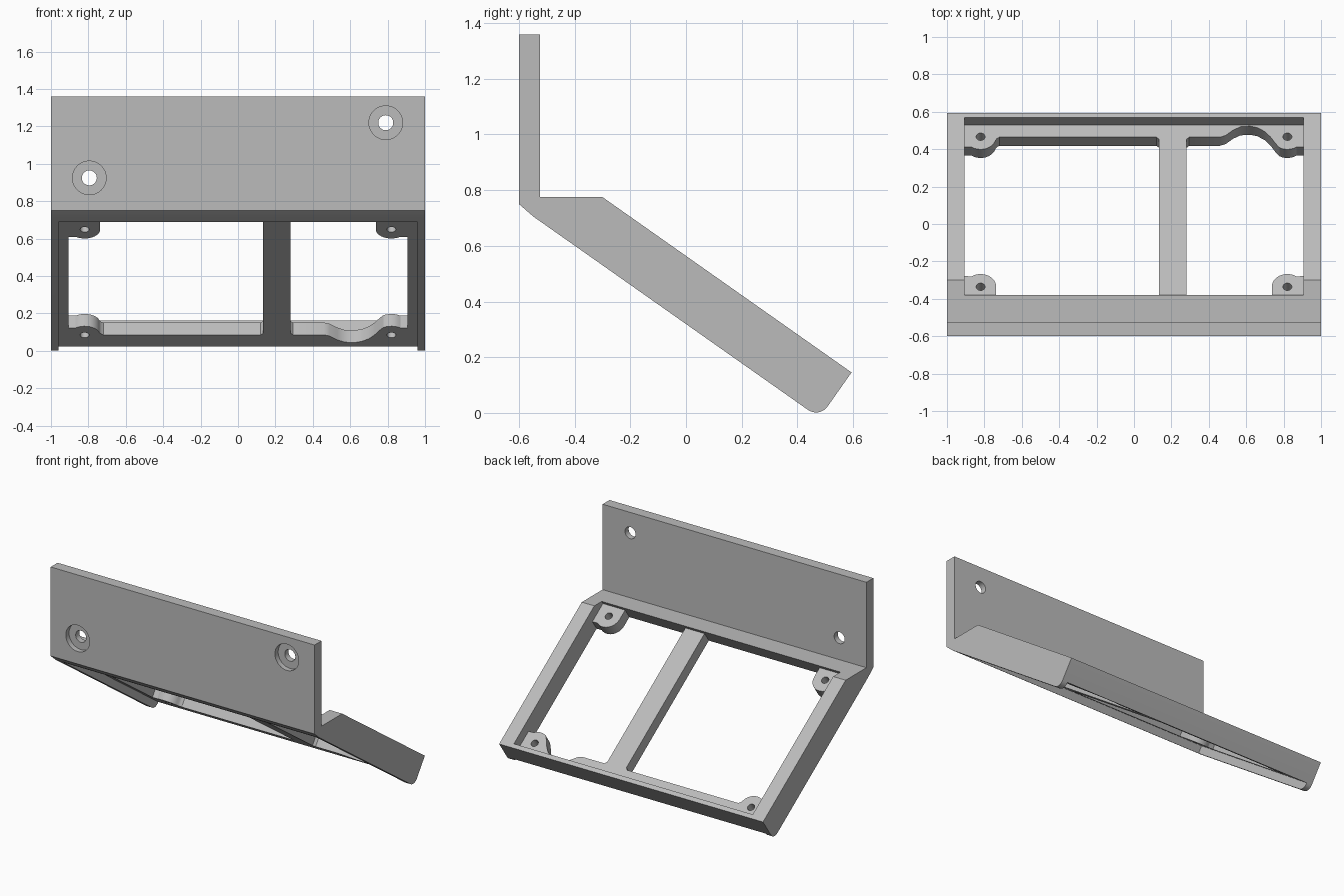
import bpy, bmesh, math
from mathutils import Vector, Matrix

cube = bpy.data.objects.get("Cube")
if cube:
    bpy.data.objects.remove(cube, do_unlink=True)

# Single plastic colour
grey = bpy.data.materials.new("light_grey_plastic")
grey.use_nodes = True
colour = (0.5, 0.5, 0.5, 1)
grey.diffuse_color = colour
grey.node_tree.nodes["Principled BSDF"].inputs["Base Color"].default_value = colour

# Slope frame: origin at the top bend, u runs down the slope, n points out of it
TILT = math.atan2(0.63, 0.895)
U = Vector((0, math.cos(TILT), -math.sin(TILT)))
N = Vector((0, math.sin(TILT), math.cos(TILT)))
ORIGIN = Vector((0, -0.3, 0.775))
LENGTH, THICK, ROUND = 1.094, 0.2, 0.05
FLOOR, UNDER = -0.07, -0.15          # top and underside of the inner plate
START, RIM, LEDGE = -0.065, 1.064, 0.984
INNER = 0.905


def slope(x, u, n):
    return ORIGIN + Vector((x, 0, 0)) + U * u + N * n


def prism(name, points, offset):
    """Extrude a flat outline along an offset vector."""
    bm = bmesh.new()
    face = bm.faces.new([bm.verts.new(p) for p in points])
    out = bmesh.ops.extrude_face_region(bm, geom=[face])
    moved = [v for v in out["geom"] if isinstance(v, bmesh.types.BMVert)]
    bmesh.ops.translate(bm, vec=offset, verts=moved)
    bmesh.ops.recalc_face_normals(bm, faces=bm.faces)
    mesh = bpy.data.meshes.new(name)
    bm.to_mesh(mesh)
    bm.free()
    mesh.materials.append(grey)
    obj = bpy.data.objects.new(name, mesh)
    bpy.context.collection.objects.link(obj)
    return obj


def cut(target, cutter):
    mod = target.modifiers.new(cutter.name, "BOOLEAN")
    mod.operation, mod.solver, mod.object = "DIFFERENCE", "EXACT", cutter
    bpy.context.view_layer.objects.active = target
    bpy.ops.object.modifier_apply(modifier=mod.name)
    bpy.data.objects.remove(cutter, do_unlink=True)


def slope_cut(target, name, outline, low, high):
    cut(target, prism(name, [slope(x, u, low) for x, u in outline], N * (high - low)))


def box(x, u0, u1):
    return [(-x, u0), (x, u0), (x, u1), (-x, u1)]


def arc(cx, cy, r, start, end, steps):
    angles = [math.radians(start + (end - start) * i / steps) for i in range(steps + 1)]
    return [(cx + r * math.cos(a), cy + r * math.sin(a)) for a in angles]


# Bracket body: upright plate and sloping slab in one side profile
profile = [Vector((0, y, z)) for y, z in
           [(-0.6, 0.75), (-0.6, 1.36), (-0.525, 1.36), (-0.525, 0.775), (-0.3, 0.775)]]
profile.append(slope(0, LENGTH, 0))
profile += [slope(0, u, n) for u, n in
            arc(LENGTH - ROUND, ROUND - THICK, ROUND, 0, -90, 8)]
profile.append(slope(0, -0.162, -THICK))
body = prism("mounting_bracket", [p - Vector((1, 0, 0)) for p in profile], Vector((2, 0, 0)))

# Upper pocket and the shallow recess underneath
slope_cut(body, "pocket", box(INNER, START, RIM), FLOOR, 0.3)
slope_cut(body, "under_recess", box(0.96, -0.137, 1.3), -0.4, UNDER)

# Windows, leaving rounded screw bosses in the corners
BOSS_X, BOSS_R, LOW_U, HIGH_U = 0.82, 0.083, 0.987, 0.006
low_boss = [(-INNER, 0.92)] + arc(-BOSS_X, LOW_U, BOSS_R, 235, 345, 10)
high_boss = [(-BOSS_X + BOSS_R, START)] + arc(-BOSS_X, HIGH_U, BOSS_R, 0, 125, 12) + [(-INNER, 0.075)]
left_side = low_boss + [(-0.733, 0.975), (-0.72, LEDGE)]
wide = left_side + [(0.12, LEDGE), (0.135, 0.969), (0.135, START)] + high_boss
notch = [(-0.755, 0.945), (-0.73, 0.985), (-0.7, 1.02), (-0.66, 1.046), (-0.62, 1.056),
         (-0.57, 1.052), (-0.53, 1.03), (-0.49, 0.995), (-0.46, LEDGE)]
narrow = low_boss[:8] + notch + [(-0.295, LEDGE), (-0.28, 0.969), (-0.28, START)] + high_boss
slope_cut(body, "wide_window", wide, -0.3, -0.03)
slope_cut(body, "narrow_window", [(-x, u) for x, u in narrow], -0.3, -0.03)

# Screw holes through the four bosses
for x in (-BOSS_X, BOSS_X):
    for u in (LOW_U, HIGH_U):
        slope_cut(body, "screw_hole", arc(x, u, 0.024, 0, 345, 23), -0.3, -0.03)

# Counterbored wall holes in the upright plate
for x, z in ((-0.795, 0.925), (0.79, 1.22)):
    for radius, depth in ((0.09, 0.035), (0.04, 0.2)):
        ring = [Vector((px, -0.65, pz)) for px, pz in arc(x, z, radius, 0, 352.5, 47)]
        cut(body, prism("wall_hole", ring, Vector((0, 0.05 + depth, 0))))

# Smooth the curved walls, keep the edges crisp
bpy.ops.object.select_all(action="DESELECT")
body.select_set(True)
bpy.context.view_layer.objects.active = body
bpy.ops.object.shade_smooth_by_angle(angle=math.radians(25))
